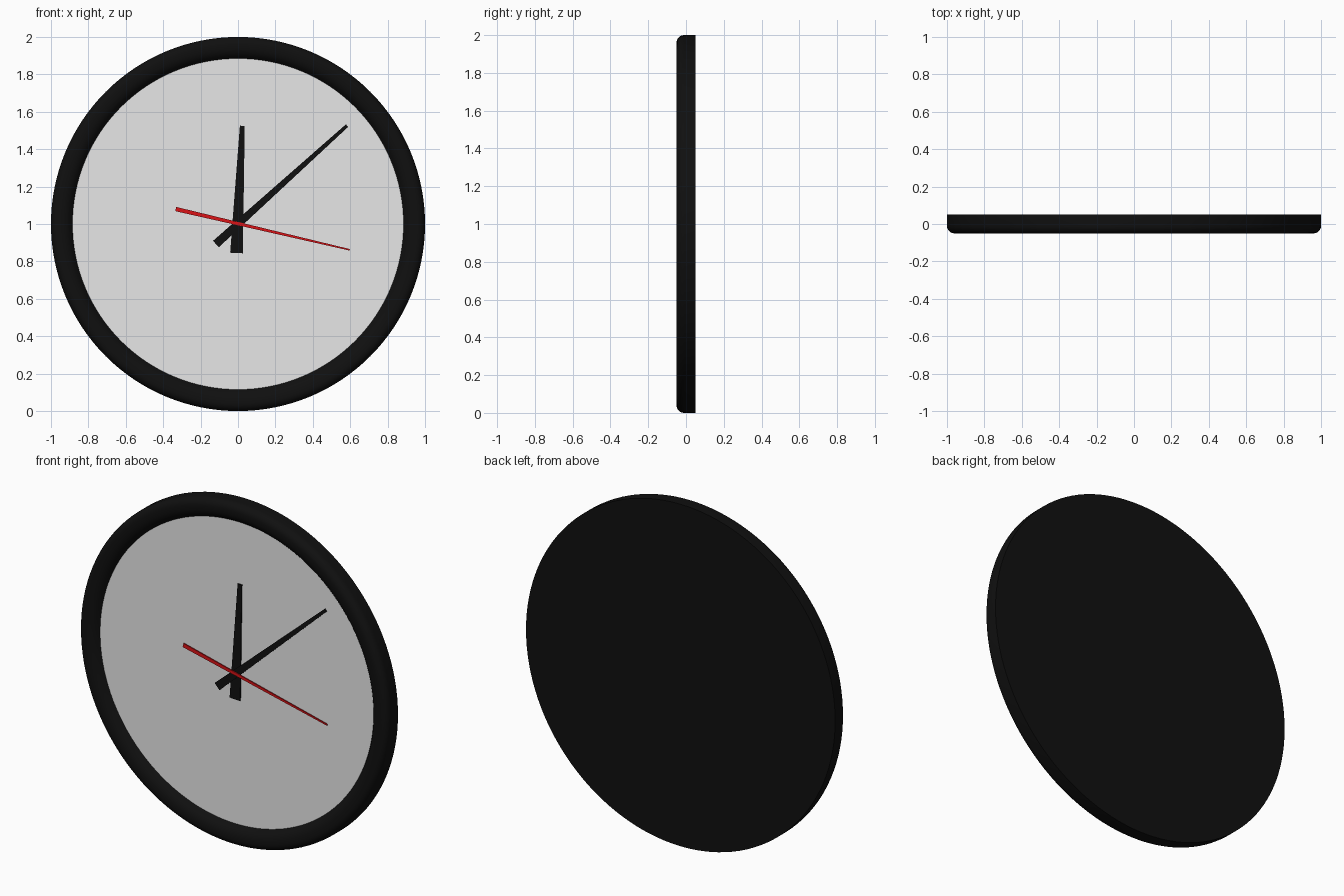
import bpy, bmesh, math
from mathutils import Vector, Matrix

cube = bpy.data.objects.get("Cube")
if cube:
    bpy.data.objects.remove(cube, do_unlink=True)


def material(name, rgb):
    m = bpy.data.materials.new(name)
    m.use_nodes = True
    m.diffuse_color = (*rgb, 1)
    m.node_tree.nodes["Principled BSDF"].inputs["Base Color"].default_value = (*rgb, 1)
    return m


black = material("black", (0.005, 0.005, 0.005))
white = material("white", (0.8, 0.8, 0.8))
red = material("red", (0.7, 0.006, 0.008))


def add_object(name, bm, mat, smooth=False):
    bmesh.ops.recalc_face_normals(bm, faces=bm.faces)
    mesh = bpy.data.meshes.new(name)
    bm.to_mesh(mesh)
    bm.free()
    mesh.materials.append(mat)
    ob = bpy.data.objects.new(name, mesh)
    bpy.context.collection.objects.link(ob)
    if smooth:
        bpy.ops.object.select_all(action="DESELECT")
        ob.select_set(True)
        bpy.context.view_layer.objects.active = ob
        bpy.ops.object.shade_smooth_by_angle(angle=math.radians(35))
    return ob


def lathe(name, profile, mat, steps=128):
    """Spin (radius, depth) points around the clock's axis."""
    bm = bmesh.new()
    verts = [bm.verts.new((r, y, 1)) for r, y in profile]
    edges = [bm.edges.new(pair) for pair in zip(verts, verts[1:])]
    bmesh.ops.spin(bm, geom=verts + edges, cent=(0, 0, 1), axis=(0, 1, 0),
                   angle=math.tau, steps=steps, use_merge=False)
    bmesh.ops.remove_doubles(bm, verts=bm.verts, dist=0.0001)
    return add_object(name, bm, mat, smooth=True)


def hand(name, tail, tip, tail_width, tip_width, front, mat, thick=0.006):
    """Tapered flat bar from tail to tip, given as (x, z)."""
    a, b = Vector((tail[0], front, tail[1])), Vector((tip[0], front, tip[1]))
    side = (b - a).normalized().cross(Vector((0, 1, 0)))
    bm = bmesh.new()
    corners = [a + side * tail_width / 2, b + side * tip_width / 2,
               b - side * tip_width / 2, a - side * tail_width / 2]
    face = bm.faces.new([bm.verts.new(c) for c in corners])
    ext = bmesh.ops.extrude_face_region(bm, geom=[face], use_keep_orig=True)
    moved = [v for v in ext["geom"] if isinstance(v, bmesh.types.BMVert)]
    bmesh.ops.translate(bm, verts=moved, vec=(0, thick, 0))
    return add_object(name, bm, mat)


# Frame: flat back, straight side, rounded front edge, sloped inner lip
round_edge = [(0.96 + 0.04 * math.cos(t), -0.01 - 0.04 * math.sin(t))
              for t in [i * math.pi / 12 for i in range(7)]]
lip = [(0.935, -0.049), (0.915, -0.042), (0.899, -0.03), (0.885, -0.01)]
lathe("frame", [(0, 0.05), (1, 0.05)] + round_edge + lip, black)

# Dial
bm = bmesh.new()
bmesh.ops.create_circle(bm, cap_ends=True, radius=0.886, segments=128,
                        matrix=Matrix.Translation((0, -0.01, 1)) @ Matrix.Rotation(math.pi / 2, 4, "X"))
dial = add_object("dial", bm, white)
if dial.data.polygons[0].normal.y > 0:
    dial.data.flip_normals()

# Hands, stacked toward the front
hand("hour_hand", (-0.008, 0.845), (0.023, 1.525), 0.068, 0.026, -0.018, black)
hand("minute_hand", (-0.118, 0.893), (0.583, 1.526), 0.046, 0.018, -0.025, black)
hand("second_hand", (-0.333, 1.08), (0.597, 0.862), 0.023, 0.008, -0.032, red)
